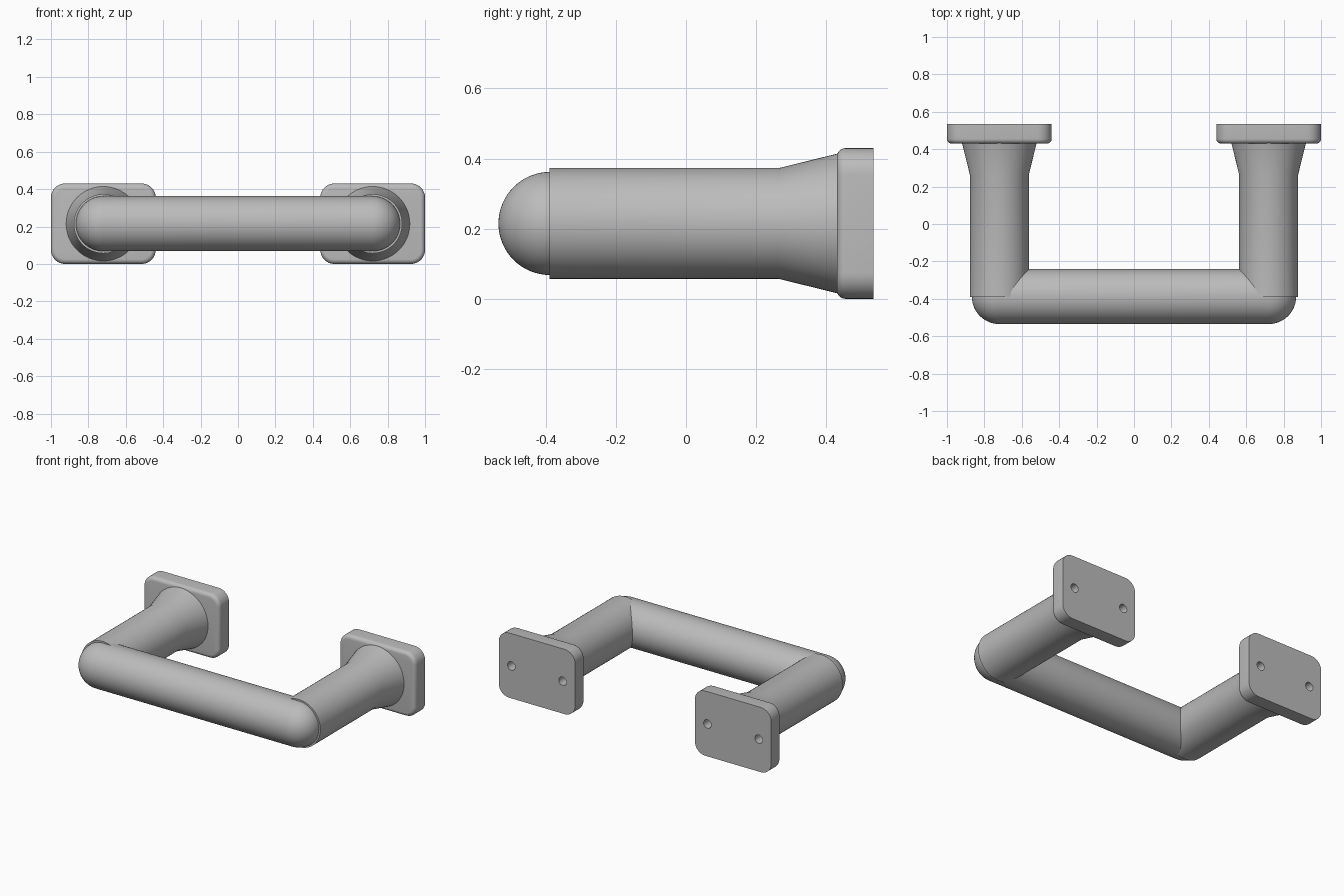
import bpy, bmesh
from math import sin, cos, pi, radians
from mathutils import Matrix, Vector

cube = bpy.data.objects.get("Cube")
if cube:
    bpy.data.objects.remove(cube, do_unlink=True)

MID_Z = 0.215      # height of every axis
LEG_X = 0.72       # distance of each leg from the centre
BAR_Y = -0.388
BAR_R = 0.147
PLATE_FRONT, PLATE_BACK = 0.43, 0.535

grey = bpy.data.materials.new("satin grey")
grey.use_nodes = True
colour = (0.5, 0.5, 0.5, 1)
grey.diffuse_color = colour
grey.node_tree.nodes["Principled BSDF"].inputs["Base Color"].default_value = colour


def finish(name, bm):
    """Turn a bmesh into a smooth-shaded object with crisp edges."""
    bmesh.ops.recalc_face_normals(bm, faces=bm.faces)
    mesh = bpy.data.meshes.new(name)
    bm.to_mesh(mesh)
    bm.free()
    mesh.materials.append(grey)
    obj = bpy.data.objects.new(name, mesh)
    bpy.context.collection.objects.link(obj)
    smooth(obj)
    return obj


def smooth(obj):
    bpy.ops.object.select_all(action='DESELECT')
    obj.select_set(True)
    bpy.context.view_layer.objects.active = obj
    bpy.ops.object.shade_smooth_by_angle(angle=radians(30))


def lathe(name, profile, axis, origin):
    """Spin (radius, distance) points around the x or y axis."""
    bm = bmesh.new()
    along = Vector((1, 0, 0)) if axis == 'X' else Vector((0, 1, 0))
    verts = [bm.verts.new(along * d + Vector((0, 0, r))) for r, d in profile]
    edges = [bm.edges.new(pair) for pair in zip(verts, verts[1:])]
    bmesh.ops.spin(bm, geom=verts + edges, cent=(0, 0, 0), axis=along,
                   angle=2 * pi, steps=64)
    bmesh.ops.remove_doubles(bm, verts=bm.verts, dist=0.0002)
    bmesh.ops.translate(bm, verts=bm.verts, vec=origin)
    return finish(name, bm)


def mounting_plate(name, x):
    """Rounded plate with a softened front rim and two blind screw holes."""
    bm = bmesh.new()
    bmesh.ops.create_cube(bm, size=1)
    bmesh.ops.scale(bm, verts=bm.verts, vec=(0.56, PLATE_BACK - PLATE_FRONT, 0.43))
    bmesh.ops.translate(bm, verts=bm.verts,
                        vec=(x, (PLATE_FRONT + PLATE_BACK) / 2, MID_Z))
    corners = [e for e in bm.edges
               if abs(e.verts[0].co.y - e.verts[1].co.y) > 0.05]
    bmesh.ops.bevel(bm, geom=corners, offset=0.075, segments=8,
                    profile=0.5, affect='EDGES')
    rim = [e for e in bm.edges
           if all(v.co.y < PLATE_FRONT + 0.001 for v in e.verts)]
    bmesh.ops.bevel(bm, geom=rim, offset=0.025, segments=5,
                    profile=0.5, affect='EDGES')
    plate = finish(name, bm)

    # Screw holes, open at the back only
    bm = bmesh.new()
    for side in (-1, 1):
        place = (Matrix.Translation((x + side * 0.188, PLATE_BACK, MID_Z))
                 @ Matrix.Rotation(pi / 2, 4, 'X'))
        bmesh.ops.create_cone(bm, cap_ends=True, segments=24, radius1=0.028,
                              radius2=0.028, depth=0.13, matrix=place)
    cutter = finish("hole_cutter", bm)
    cutter.hide_render = True
    cut = plate.modifiers.new("screw holes", 'BOOLEAN')
    cut.operation = 'DIFFERENCE'
    cut.solver = 'EXACT'
    cut.object = cutter
    bpy.context.view_layer.objects.active = plate
    bpy.ops.object.modifier_apply(modifier=cut.name)
    bpy.data.objects.remove(cutter, do_unlink=True)
    smooth(plate)


# Grip bar with domed ends
steps = 16
dome = [(BAR_R * sin(i * pi / 2 / steps), LEG_X + BAR_R * cos(i * pi / 2 / steps))
        for i in range(steps + 1)]
capsule = dome + [(r, -d) for r, d in reversed(dome)]
lathe("grip_bar", capsule, 'X', (0, BAR_Y, MID_Z))

# Legs flaring into the mounting plates
leg = [(0, -0.39), (0.158, -0.39), (0.158, 0.265), (0.2, 0.435), (0, 0.435)]
for side, sign in (("left", 1), ("right", -1)):
    lathe(side + "_leg", leg, 'Y', (sign * LEG_X, 0, MID_Z))
    mounting_plate(side + "_mounting_plate", sign * LEG_X)
